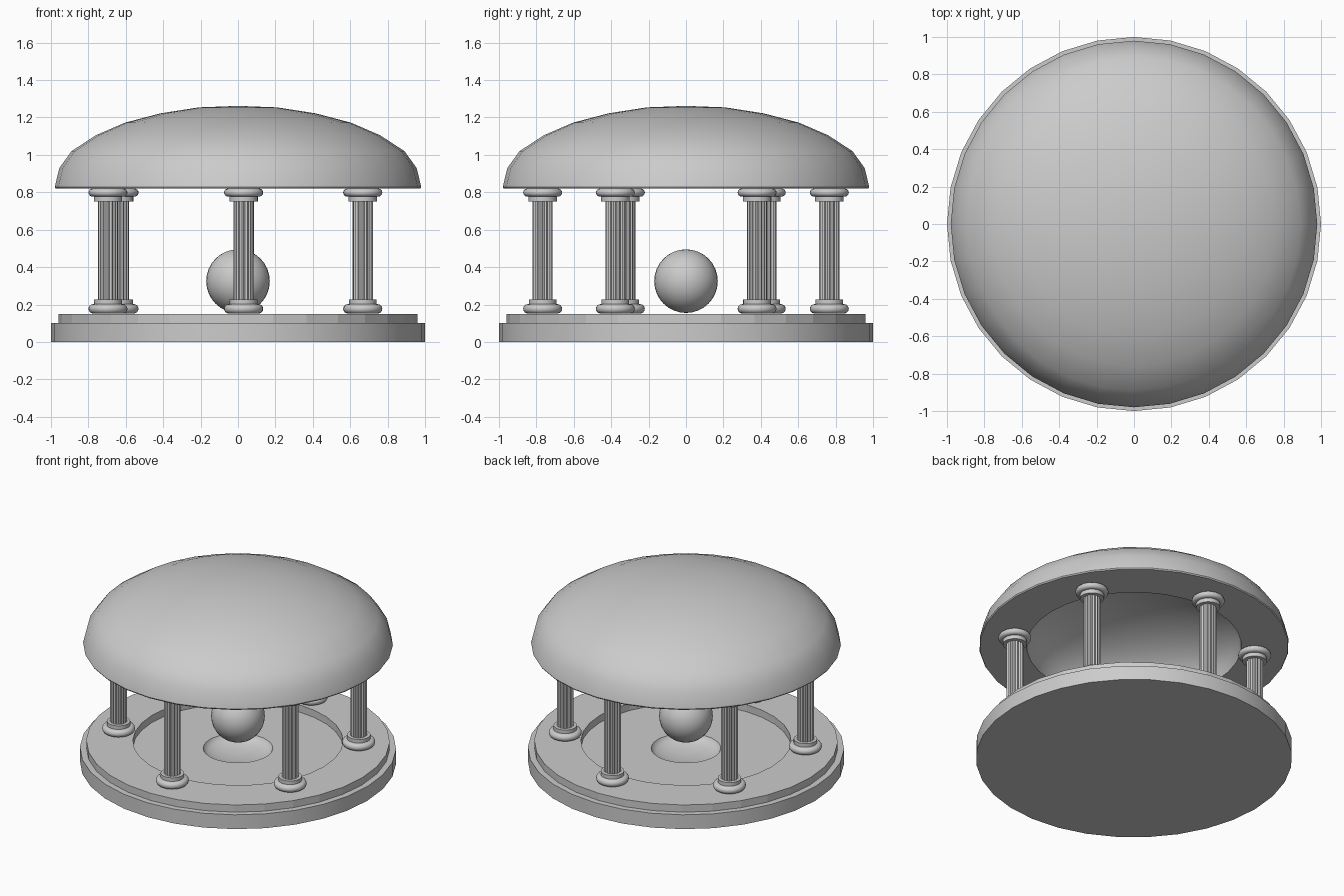
import bpy, bmesh, math
from math import sin, cos, pi, radians

if "Cube" in bpy.data.objects:
    bpy.data.objects.remove(bpy.data.objects["Cube"])


def lathe(name, profile, sides=32, closed=False, smooth=35, flute=None):
    """Revolve (radius, z) points about z; flute(i) scales the radius per side."""
    bm = bmesh.new()
    rings = []
    for r, z in profile:
        if r == 0:
            rings.append([bm.verts.new((0, 0, z))] * sides)
            continue
        ring = []
        for i in range(sides):
            a = 2 * pi * i / sides
            k = flute(i) if flute else 1
            ring.append(bm.verts.new((r * k * cos(a), r * k * sin(a), z)))
        rings.append(ring)
    pairs = list(zip(rings, rings[1:]))
    if closed:
        pairs.append((rings[-1], rings[0]))
    for lo, hi in pairs:
        for i in range(sides):
            j = (i + 1) % sides
            corners = list(dict.fromkeys((lo[i], lo[j], hi[j], hi[i])))
            if len(corners) > 2:
                bm.faces.new(corners)
    bmesh.ops.recalc_face_normals(bm, faces=bm.faces)
    mesh = bpy.data.meshes.new(name)
    bm.to_mesh(mesh)
    bm.free()
    ob = bpy.data.objects.new(name, mesh)
    bpy.context.collection.objects.link(ob)
    if smooth:
        bpy.ops.object.select_all(action='DESELECT')
        ob.select_set(True)
        bpy.context.view_layer.objects.active = ob
        bpy.ops.object.shade_smooth_by_angle(angle=radians(smooth))
    return ob


def roll(r, z, width, height, steps=8):
    """Rounded outer edge of a moulding, bottom to top."""
    return [(r - width + width * cos(t), z + height / 2 * (1 + sin(t)))
            for t in (-pi / 2 + pi * i / steps for i in range(steps + 1))]


# round floor slab with a shallow dish in the middle
dish = [(0.22 * cos(t), 0.10 - 0.06 * sin(t)) for t in (pi / 12 * i for i in range(6))]
lathe("floor_slab", [(0, 0), (1, 0), (1, 0.10)] + dish + [(0, 0.04)])

# raised step that carries the columns
lathe("column_step", [(0.665, 0.095), (0.96, 0.095), (0.96, 0.15), (0.665, 0.15)],
      closed=True, smooth=0)

# floating ball
bpy.ops.mesh.primitive_uv_sphere_add(segments=32, ring_count=16, radius=0.17,
                                     location=(0, 0, 0.325))
ball = bpy.context.object
ball.name = "ball"
bpy.ops.object.shade_smooth_by_angle(angle=radians(35))

# hollow dome: outer skin, flat underside, inner vault
outer = [(0, 1.262), (0.21, 1.254), (0.415, 1.222), (0.605, 1.172), (0.76, 1.105),
         (0.89, 1.02), (0.955, 0.93), (0.98, 0.828)]
inner = [(0.68 * cos(t), 0.82 + 0.35 * sin(t)) for t in (pi / 16 * i for i in range(8))]
lathe("dome", outer + [(0.975, 0.82)] + inner + [(0, 1.17)])

# column parts: cushion, collar and fluted shaft
foot = lathe("column_foot", [(0, 0.152)] + roll(0.104, 0.152, 0.025, 0.05)
             + [(0.074, 0.202), (0.074, 0.227), (0, 0.227)], 32)
head = lathe("column_head", [(0, 0.75), (0.076, 0.75), (0.076, 0.777)]
             + roll(0.104, 0.777, 0.022, 0.043) + [(0, 0.82)], 32)
shaft = lathe("column_shaft", [(0.054, 0.22), (0.054, 0.76)], 64, smooth=30,
              flute=lambda i: (1, 0.93, 0.88, 0.93)[i % 4])

# six columns around the step
for n, deg in enumerate((29.7, 87.7, 146, 205, 272.2, 330.5)):
    a = radians(deg)
    for part in (foot, head, shaft):
        ob = part
        if n:
            ob = part.copy()
            bpy.context.collection.objects.link(ob)
        ob.location = (0.767 * cos(a), 0.767 * sin(a), 0)
